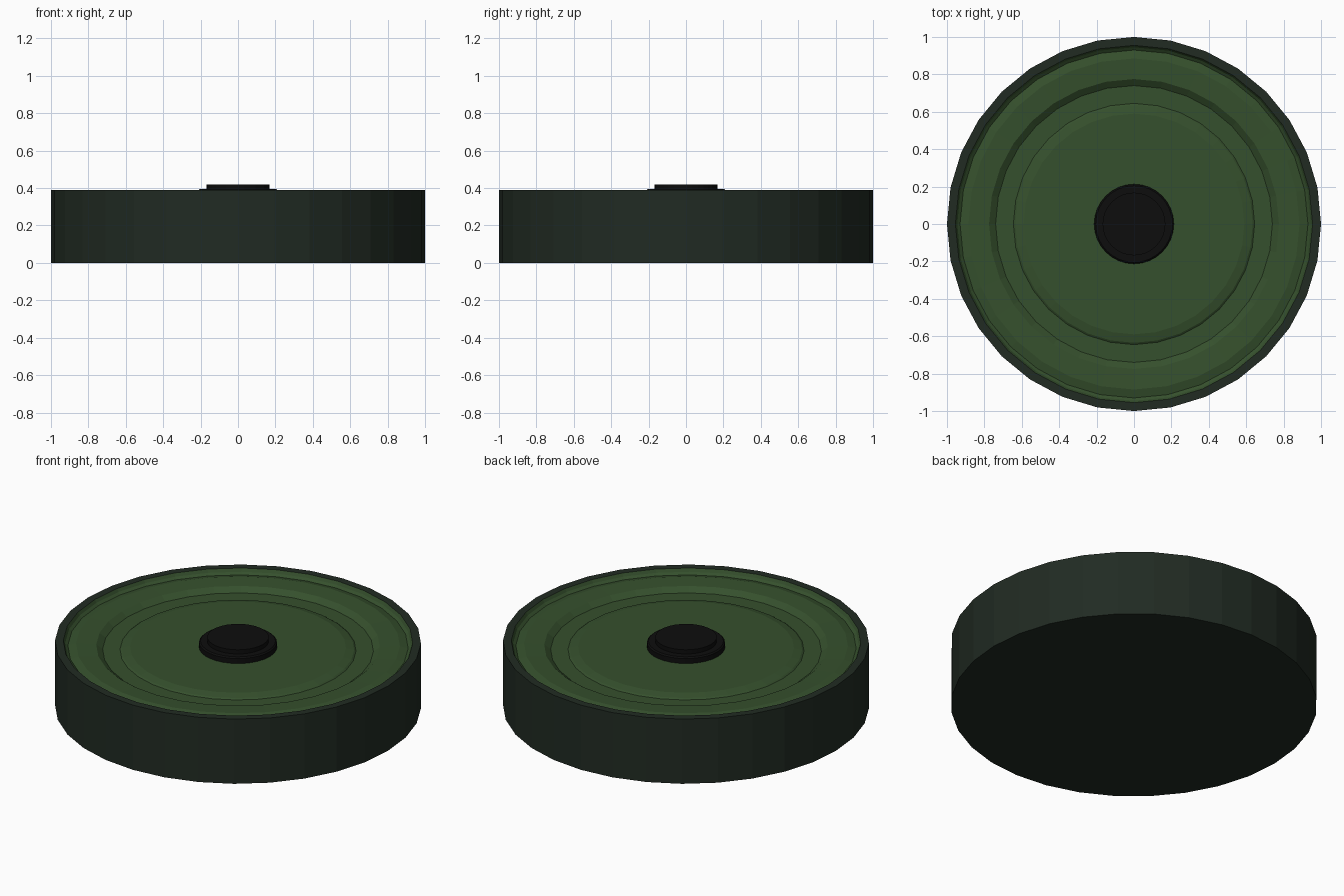
import bpy, bmesh, math

if "Cube" in bpy.data.objects:
    bpy.data.objects.remove(bpy.data.objects["Cube"])

SIDES = 32


def material(name, rgb):
    m = bpy.data.materials.new(name)
    m.diffuse_color = (*rgb, 1)
    m.use_nodes = True
    m.node_tree.nodes["Principled BSDF"].inputs["Base Color"].default_value = m.diffuse_color
    return m


def lathe(name, profile, mat, cap_start=True, cap_end=True):
    """Spin an (r, z) profile about z, listed bottom-outside-top."""
    bm = bmesh.new()
    rings = [[bm.verts.new((r * math.cos(2 * math.pi * i / SIDES),
                            r * math.sin(2 * math.pi * i / SIDES), z))
              for i in range(SIDES)] for r, z in profile]
    for a, b in zip(rings, rings[1:]):
        for i in range(SIDES):
            j = (i + 1) % SIDES
            bm.faces.new((a[i], a[j], b[j], b[i]))
    if cap_start:
        bm.faces.new(rings[0][::-1])
    if cap_end:
        bm.faces.new(rings[-1])
    mesh = bpy.data.meshes.new(name)
    bm.to_mesh(mesh)
    bm.free()
    mesh.materials.append(mat)
    obj = bpy.data.objects.new(name, mesh)
    bpy.context.collection.objects.link(obj)
    return obj


dark_green = material("dark green casing", (0.0150, 0.0240, 0.0165))
green = material("olive green plate", (0.036, 0.080, 0.026))
black = material("black button", (0.0040, 0.0040, 0.0040))

# Casing: closed drum with a narrow flat rim
lathe("casing", [(1, 0), (1, 0.39), (0.955, 0.39)], dark_green, cap_end=False)

# Pressure plate: recessed, with a stepped groove around a raised centre
lathe("pressure_plate", [(0.955, 0.39), (0.945, 0.372), (0.93, 0.36),
                         (0.885, 0.372), (0.775, 0.366), (0.74, 0.34),
                         (0.645, 0.34), (0.635, 0.347), (0.59, 0.358)],
      green, cap_start=False)

# Central button: wide collar with a smaller raised disc
lathe("button", [(0.213, 0.35), (0.213, 0.388), (0.205, 0.395),
                 (0.168, 0.395), (0.168, 0.42)], black)
